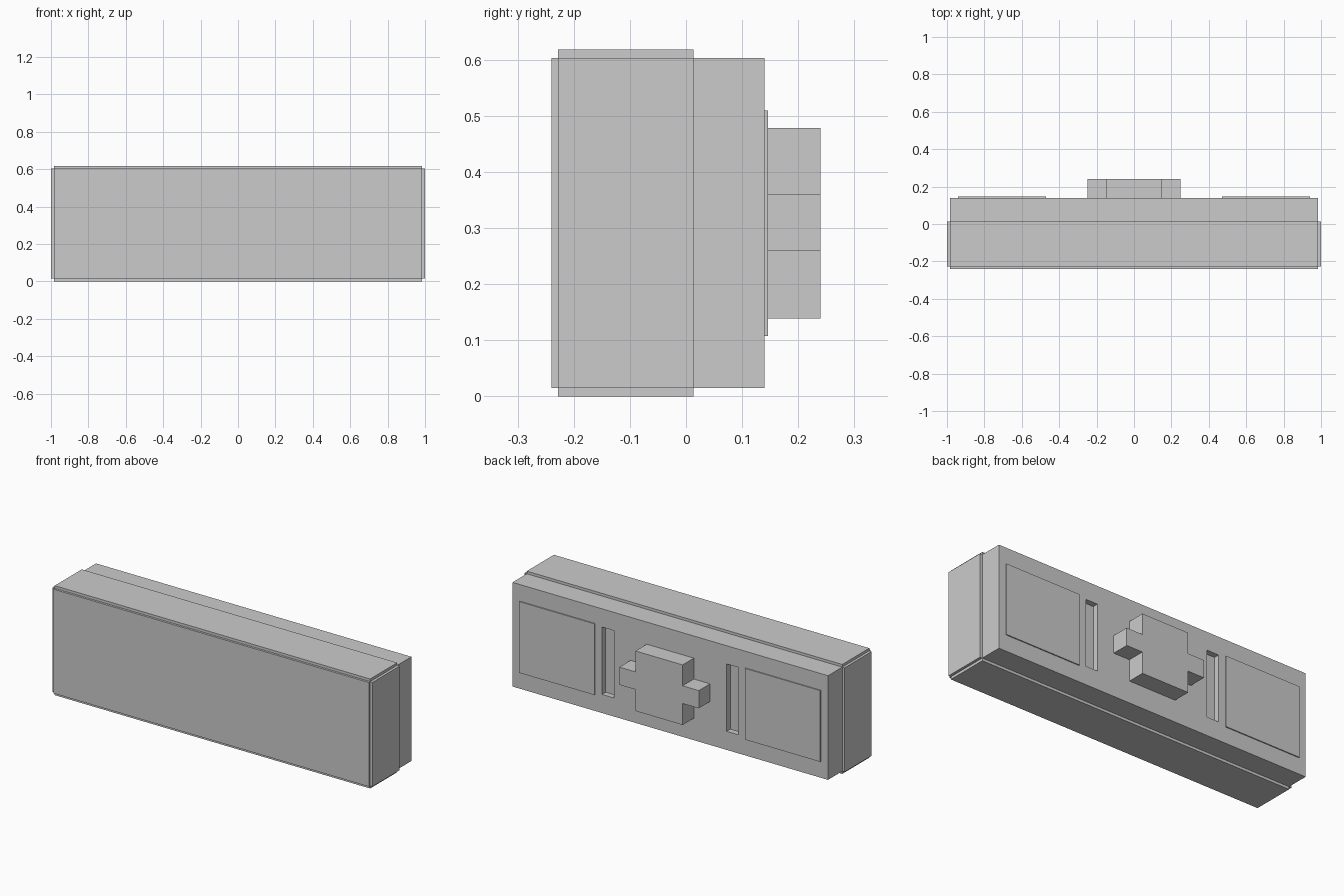
import bpy
import bmesh

if "Cube" in bpy.data.objects:
    bpy.data.objects.remove(bpy.data.objects["Cube"], do_unlink=True)

# Main dimensions
HALF_W, BOTTOM, TOP = 0.985, 0.015, 0.603
FRONT, BACK = -0.24, 0.14
RIM_FRONT, RIM_BACK = -0.228, 0.013
RIM = 0.015
SINK = 0.01


def extrude_outline(name, outline, y0, y1):
    """Solid made from an (x, z) outline pulled from y0 to y1."""
    bm = bmesh.new()
    face = bm.faces.new([bm.verts.new((x, y0, z)) for x, z in outline])
    pulled = bmesh.ops.extrude_face_region(bm, geom=[face])["geom"]
    moved = [v for v in pulled if isinstance(v, bmesh.types.BMVert)]
    bmesh.ops.translate(bm, vec=(0, y1 - y0, 0), verts=moved)
    bmesh.ops.recalc_face_normals(bm, faces=bm.faces)
    mesh = bpy.data.meshes.new(name)
    bm.to_mesh(mesh)
    bm.free()
    obj = bpy.data.objects.new(name, mesh)
    bpy.context.collection.objects.link(obj)
    return obj


def box(name, x, y, z):
    outline = [(x[0], z[0]), (x[1], z[0]), (x[1], z[1]), (x[0], z[1])]
    return extrude_outline(name, outline, *y)


def side_span(sign, near, far):
    return sorted((sign * near, sign * far))


# Core block
body = box("body", (-HALF_W, HALF_W), (FRONT, BACK), (BOTTOM, TOP))

# Thin plates wrapping the front part of the block
rim_y = (RIM_FRONT, RIM_BACK)
box("top_plate", (-HALF_W, HALF_W), rim_y, (TOP - SINK, TOP + RIM))
box("bottom_plate", (-HALF_W, HALF_W), rim_y, (0, BOTTOM + SINK))

for side, sign in (("left", 1), ("right", -1)):
    box(side + "_side_plate", side_span(sign, HALF_W - SINK, HALF_W + RIM),
        rim_y, (BOTTOM, TOP))

    # Raised rectangular pad on the back
    box(side + "_back_pad", side_span(sign, 0.47, 0.94),
        (BACK - SINK, BACK + 0.006), (0.107, 0.509))

    # Narrow vertical slot cut into the back
    cutter = box(side + "_slot_cutter", side_span(sign, 0.352, 0.426),
                 (BACK - 0.032, BACK + 0.05), (0.12, 0.5))
    cutter.hide_render = True
    cut = body.modifiers.new(side + "_slot", "BOOLEAN")
    cut.operation = "DIFFERENCE"
    cut.solver = "EXACT"
    cut.object = cutter
    bpy.context.view_layer.objects.active = body
    bpy.ops.object.modifier_apply(modifier=cut.name)
    bpy.data.objects.remove(cutter, do_unlink=True)

# Cross-shaped mounting block on the back
core, arm = 0.147, 0.248
low, arm_low, arm_high, high = 0.139, 0.26, 0.36, 0.478
right_half = [(core, low), (core, arm_low), (arm, arm_low),
              (arm, arm_high), (core, arm_high), (core, high)]
cross = right_half + [(-x, z) for x, z in reversed(right_half)]
extrude_outline("mounting_block", cross, BACK - SINK, 0.24)
